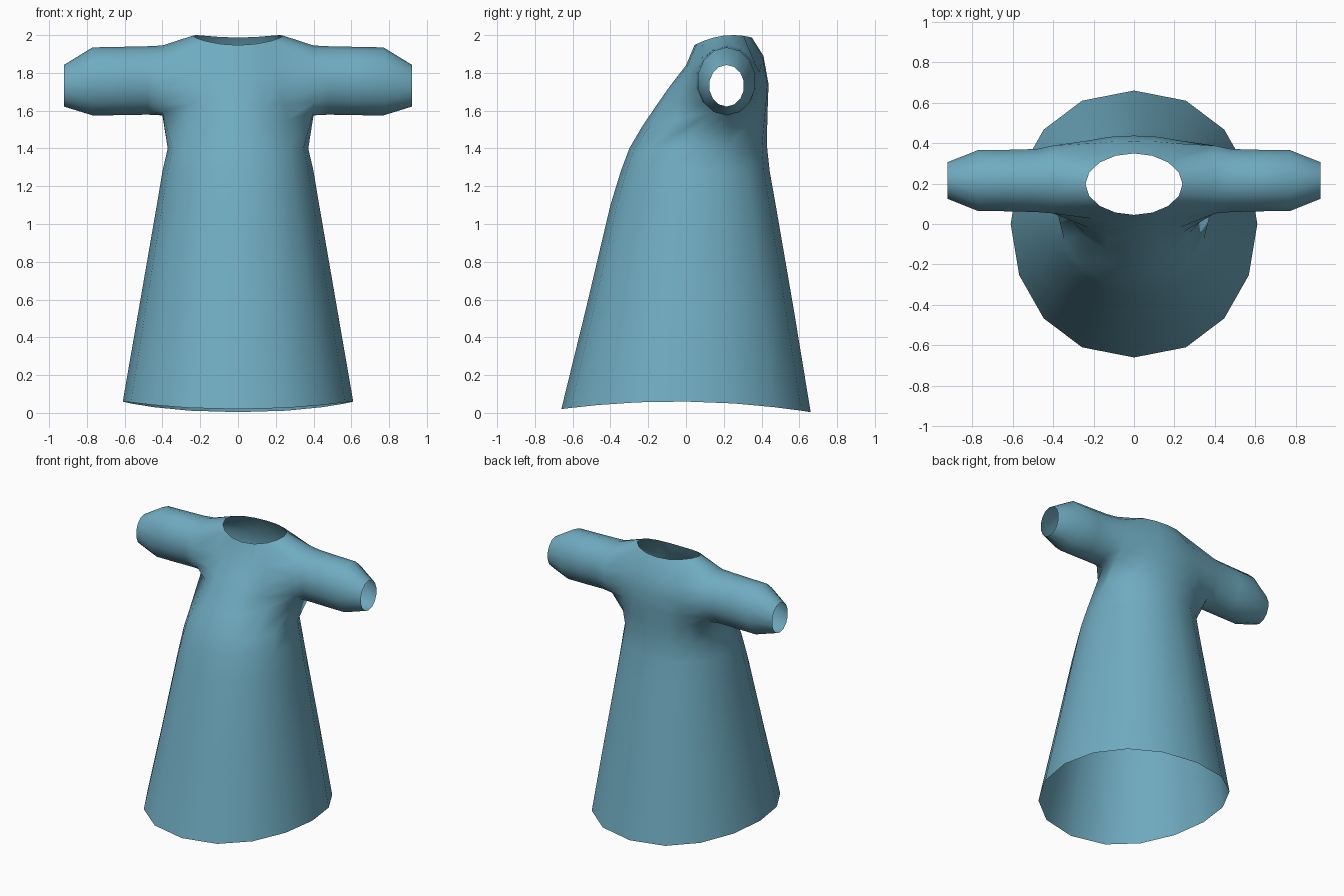
import bpy, bmesh
from math import sin, cos, pi, radians

if "Cube" in bpy.data.objects:
    bpy.data.objects.remove(bpy.data.objects["Cube"], do_unlink=True)

cloth = bpy.data.materials.new("soft_blue_cloth")
cloth.use_nodes = True
blue = (0.16, 0.41, 0.53, 1)
cloth.diffuse_color = blue
cloth.node_tree.nodes["Principled BSDF"].inputs["Base Color"].default_value = blue

SIDES = 16          # around the skirt and the neck
STEP = 2 * pi / SIDES
ROWS = 12           # from the front chest over the shoulder to the back
CUFF = ROWS + 2     # points around a sleeve

# Skirt levels: height, half width, front y, back y (hem first)
SKIRT = [(0.03, 0.61, -0.66, 0.66), (0.55, 0.525, -0.53, 0.57),
         (1.1, 0.43, -0.40, 0.475), (1.28, 0.40, -0.345, 0.443),
         (1.4, 0.372, -0.30, 0.43)]
# Sleeve rings: x, centre y, centre z, y radius, z radius
SLEEVE = [(0.40, 0.22, 1.76, 0.172, 0.185), (0.48, 0.215, 1.76, 0.160, 0.181),
          (0.62, 0.215, 1.757, 0.156, 0.181), (0.77, 0.215, 1.755, 0.155, 0.180),
          (0.922, 0.215, 1.732, 0.093, 0.110)]
# Centre line of chest and back, armpit height upward: y, z
CHEST = [(-0.23, 1.52), (-0.155, 1.63), (-0.085, 1.73), (0.0, 1.84)]
BACK = [(0.43, 1.52), (0.433, 1.63), (0.437, 1.74), (0.41, 1.89)]


def lerp(a, b, t):
    return a + (b - a) * t


def skirt_point(level, i):
    z, half, front, back = SKIRT[level]
    a = i * STEP
    s = sin(a)
    x = half * abs(s) ** 0.9 * (1 if s > 0 else -1)
    y = (front + back) / 2 - (back - front) / 2 * cos(a)
    if level == 0:      # hem rises at the sides
        z = 0.06 + 0.008 * cos(a) - 0.048 * cos(a) ** 2
    return x, y, z


def sleeve_point(ring, k, side):
    x, cy, cz, ry, rz = SLEEVE[ring]
    t = (k + 1) * 2 * pi / CUFF
    return side * x, cy - ry * sin(t), cz - rz * cos(t)


def neck_point(a, side):
    c = cos(a)
    return side * 0.24 * sin(a), 0.197 - 0.152 * c, 1.997 - 0.02 * c - 0.03 * c * c


def yoke_point(col, row):
    side, c = (1 if col >= 0 else -1), abs(col)
    if c == 3:
        return sleeve_point(0, row, side)
    if 4 <= row <= 8:
        a = c * STEP if row == 4 else pi - c * STEP if row == 8 else row * STEP - 2 * STEP
        return neck_point(a, side)
    up = min(row, ROWS - row)
    y, z = (CHEST if row < 4 else BACK)[up]
    _, ys, zs = sleeve_point(0, row, side)
    w = (1 - cos(c * STEP)) / (1 - cos(3 * STEP))
    x = side * lerp(0.37, 0.24, up / 4) * sin(c * STEP) ** 0.95
    return x, lerp(y, ys, w), lerp(z, zs, w)


bm = bmesh.new()

# Yoke grid with the neck opening left out
grid = {(c, r): bm.verts.new(yoke_point(c, r))
        for c in range(-3, 4) for r in range(ROWS + 1)
        if abs(c) >= 2 or not 4 < r < 8}
for c in range(-3, 3):
    for r in range(ROWS):
        if -2 <= c < 2 and 4 <= r < 8:
            continue
        bm.faces.new([grid[c, r], grid[c + 1, r], grid[c + 1, r + 1], grid[c, r + 1]])


def bridge(a, b):
    n = len(a)
    for i in range(n):
        j = (i + 1) % n
        bm.faces.new([a[i], a[j], b[j], b[i]])


# Sleeves
armpit = {}
for side in (-1, 1):
    armpit[side] = bm.verts.new(sleeve_point(0, ROWS + 1, side))
    ring = [grid[3 * side, r] for r in range(ROWS + 1)] + [armpit[side]]
    for n in range(1, len(SLEEVE)):
        outer = [bm.verts.new(sleeve_point(n, k, side)) for k in range(CUFF)]
        bridge(ring, outer)
        ring = outer

# Skirt from the hem up to the lower edge of the yoke
rings = [[bm.verts.new(skirt_point(n, i)) for i in range(SIDES)] for n in range(len(SKIRT))]
edge = ([grid[c, 0] for c in range(4)] + [armpit[1]]
        + [grid[c, ROWS] for c in range(3, -4, -1)] + [armpit[-1]]
        + [grid[c, 0] for c in range(-3, 0)])
rings.append(edge)
for low, high in zip(rings, rings[1:]):
    bridge(low, high)

bmesh.ops.recalc_face_normals(bm, faces=bm.faces)
for f in bm.faces:
    f.smooth = True
mesh = bpy.data.meshes.new("gown")
bm.to_mesh(mesh)
bm.free()
mesh.materials.append(cloth)
gown = bpy.data.objects.new("gown", mesh)
bpy.context.collection.objects.link(gown)
